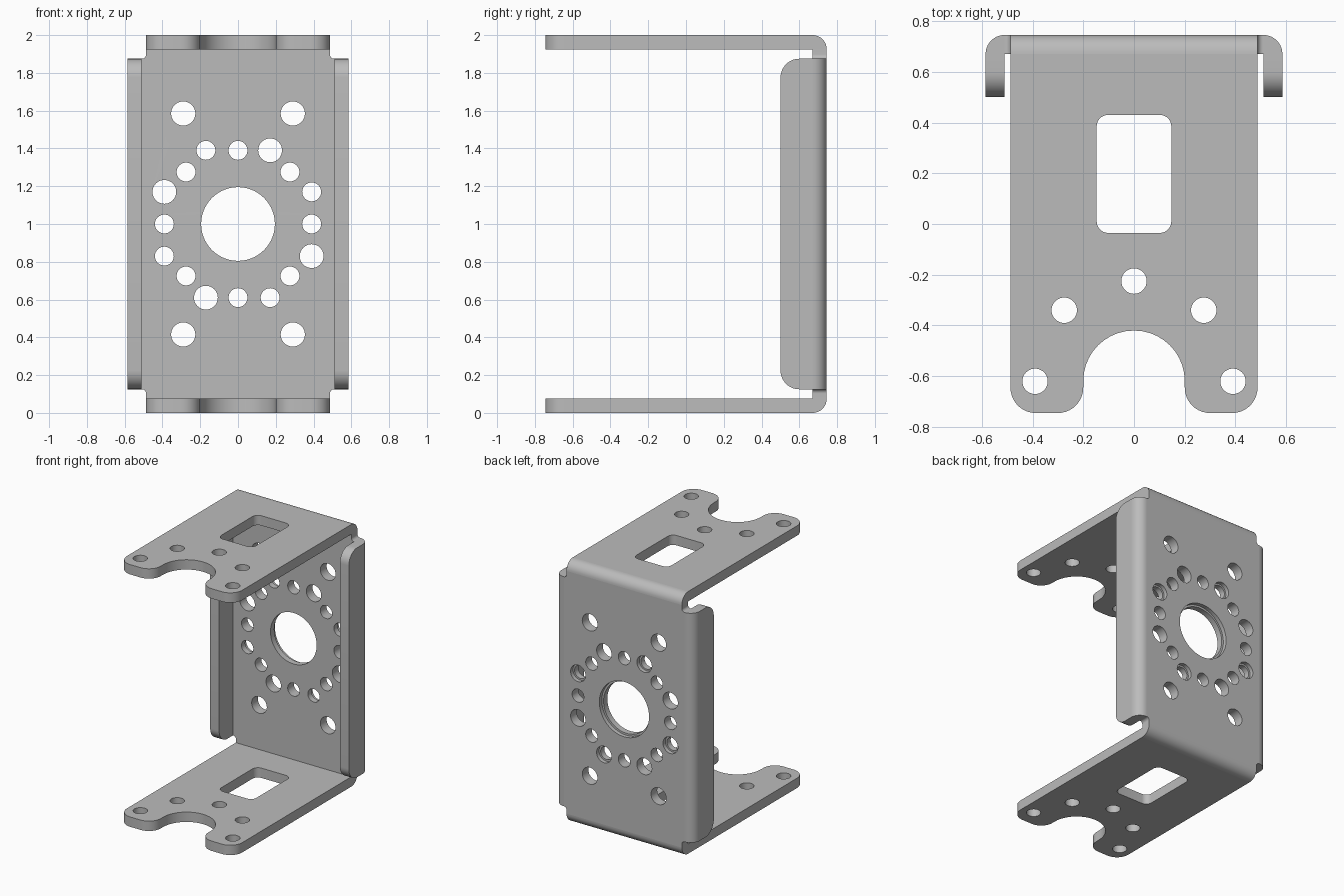
import bpy, bmesh
from math import cos, sin, pi, tan
from mathutils import Vector, Matrix

if "Cube" in bpy.data.objects:
    bpy.data.objects.remove(bpy.data.objects["Cube"], do_unlink=True)

T = 0.075          # sheet thickness, also the outer bend radius
BACK = 0.745       # outer face of the back plate
INNER = BACK - T
WIDTH = 0.487      # half width of the arms
SIDE = 0.51        # half width of the flat back
LOW, HIGH = 0.125, 1.875

steel = bpy.data.materials.new("grey steel")
steel.use_nodes = True
GREY = (0.5, 0.5, 0.5, 1)
steel.diffuse_color = GREY
steel.node_tree.nodes["Principled BSDF"].inputs["Base Color"].default_value = GREY

X, Y, Z = Vector((1, 0, 0)), Vector((0, 1, 0)), Vector((0, 0, 1))


def circle(u, v, r, n=40):
    return [(u + r * cos(2 * pi * i / n), v + r * sin(2 * pi * i / n)) for i in range(n)]


def rounded(corners, n=10):
    """Closed outline from (u, v, radius) corners."""
    pts = []
    for i, (u, v, r) in enumerate(corners):
        p = Vector((u, v))
        if r == 0:
            pts.append(p)
            continue
        a = (Vector(corners[i - 1][:2]) - p).normalized()
        b = (Vector(corners[(i + 1) % len(corners)][:2]) - p).normalized()
        half = a.angle(b) / 2
        centre = p + (a + b).normalized() * r / sin(half)
        start = p + a * r / tan(half) - centre
        sweep = start.angle_signed(p + b * r / tan(half) - centre)
        for k in range(n + 1):
            t = -sweep * k / n
            pts.append(centre + Matrix.Rotation(t, 2) @ start)
    return pts


def plate(name, outlines, origin, u, v, w, depth):
    """Flat sheet with holes: first outline is the edge, the rest are cut-outs."""
    curve = bpy.data.curves.new(name, "CURVE")
    curve.dimensions, curve.fill_mode, curve.extrude = "2D", "BOTH", depth / 2
    for pts in outlines:
        s = curve.splines.new("POLY")
        s.points.add(len(pts) - 1)
        for sp, p in zip(s.points, pts):
            sp.co = (p[0], p[1], 0, 1)
        s.use_cyclic_u = True
    helper = bpy.data.objects.new(name + " outline", curve)
    bpy.context.collection.objects.link(helper)
    deps = bpy.context.evaluated_depsgraph_get()
    mesh = bpy.data.meshes.new_from_object(helper.evaluated_get(deps))
    bpy.data.objects.remove(helper, do_unlink=True)

    place = Matrix((u, v, w)).transposed().to_4x4()
    place.translation = Vector(origin) + w * depth / 2
    bm = bmesh.new()
    bm.from_mesh(mesh)
    bm.transform(place)
    bmesh.ops.remove_doubles(bm, verts=bm.verts, dist=0.0002)
    bmesh.ops.recalc_face_normals(bm, faces=bm.faces)
    bm.to_mesh(mesh)
    bm.free()
    mesh.name = name
    mesh.materials.clear()
    mesh.materials.append(steel)
    obj = bpy.data.objects.new(name, mesh)
    bpy.context.collection.objects.link(obj)
    bpy.ops.object.select_all(action="DESELECT")
    obj.select_set(True)
    bpy.context.view_layer.objects.active = obj
    bpy.ops.object.shade_smooth_by_angle(angle=0.6)
    return obj


# Quarter-round cross-section shared by every bend
bend = rounded([(0, 0, 0), (T, 0, 0), (T, T, T), (0, T, 0)])

# Arms: forked end, window and five holes
right_half = [(WIDTH, INNER, 0), (WIDTH, -BACK, 0.1), (0.2, -BACK, 0.1), (0.2, -0.42, 0.199)]
arm_edge = rounded(right_half + [(-x, y, r) for x, y, r in reversed(right_half)])
window = rounded([(0.147, 0.43, 0.045), (-0.147, 0.43, 0.045),
                  (-0.147, -0.035, 0.045), (0.147, -0.035, 0.045)])
arm_holes = [circle(0, -0.225, 0.05)]
for s in (-1, 1):
    arm_holes += [circle(s * 0.275, -0.34, 0.05), circle(s * 0.39, -0.62, 0.05)]
for name, z, up in (("top", 2 - T, Z), ("bottom", T, -Z)):
    plate(name + "_arm", [arm_edge, window] + arm_holes, (0, 0, z), X, Y, up, T)
    plate(name + "_bend", [bend], (-WIDTH, INNER, z), Y, up, X, 2 * WIDTH)

# Back plate outline with corner reliefs, centred on its middle
h = HIGH - 1
quarter = [(SIDE, h, 0), (WIDTH, h, 0.022), (WIDTH, 1 - T, 0)]
upper = quarter + [(-x, z, r) for x, z, r in reversed(quarter)]
back_edge = rounded(upper + [(-x, -z, r) for x, z, r in upper])


def back_holes(centre_r, step_r):
    holes = [circle(0, 0, centre_r, 72)]
    for s in (-1, 1):
        holes += [circle(0, s * 0.39, 0.05), circle(s * 0.39, 0, 0.05)]
        for q in (-1, 1):
            holes.append(circle(s * 0.29, q * 0.585, 0.064))
            holes.append(circle(s * 0.275, q * 0.275, 0.05))
            holes.append(circle(s * 0.17, q * 0.39, 0.063 if s == q else step_r))
            holes.append(circle(s * 0.39, q * 0.17, 0.063 if s != q else step_r))
    return holes


# Two layers give the stepped holes on the outside
STEP = 0.03
plate("back_plate_inner", [back_edge] + back_holes(0.195, 0.05),
      (0, INNER, 1), X, Z, Y, T - STEP)
plate("back_plate_outer", [back_edge] + back_holes(0.21, 0.063),
      (0, BACK - STEP, 1), X, Z, Y, STEP)

# Side flanges folded forward from the back plate
flange = rounded([(INNER, LOW, 0), (INNER, HIGH, 0), (0.5, HIGH, 0.1), (0.5, LOW, 0.1)])
for name, out in (("left", X), ("right", -X)):
    plate(name + "_flange", [flange], out * SIDE, Y, Z, out, T)
    plate(name + "_flange_bend", [bend], out * SIDE + Y * INNER + Z * LOW,
          out, Y, Z, HIGH - LOW)
